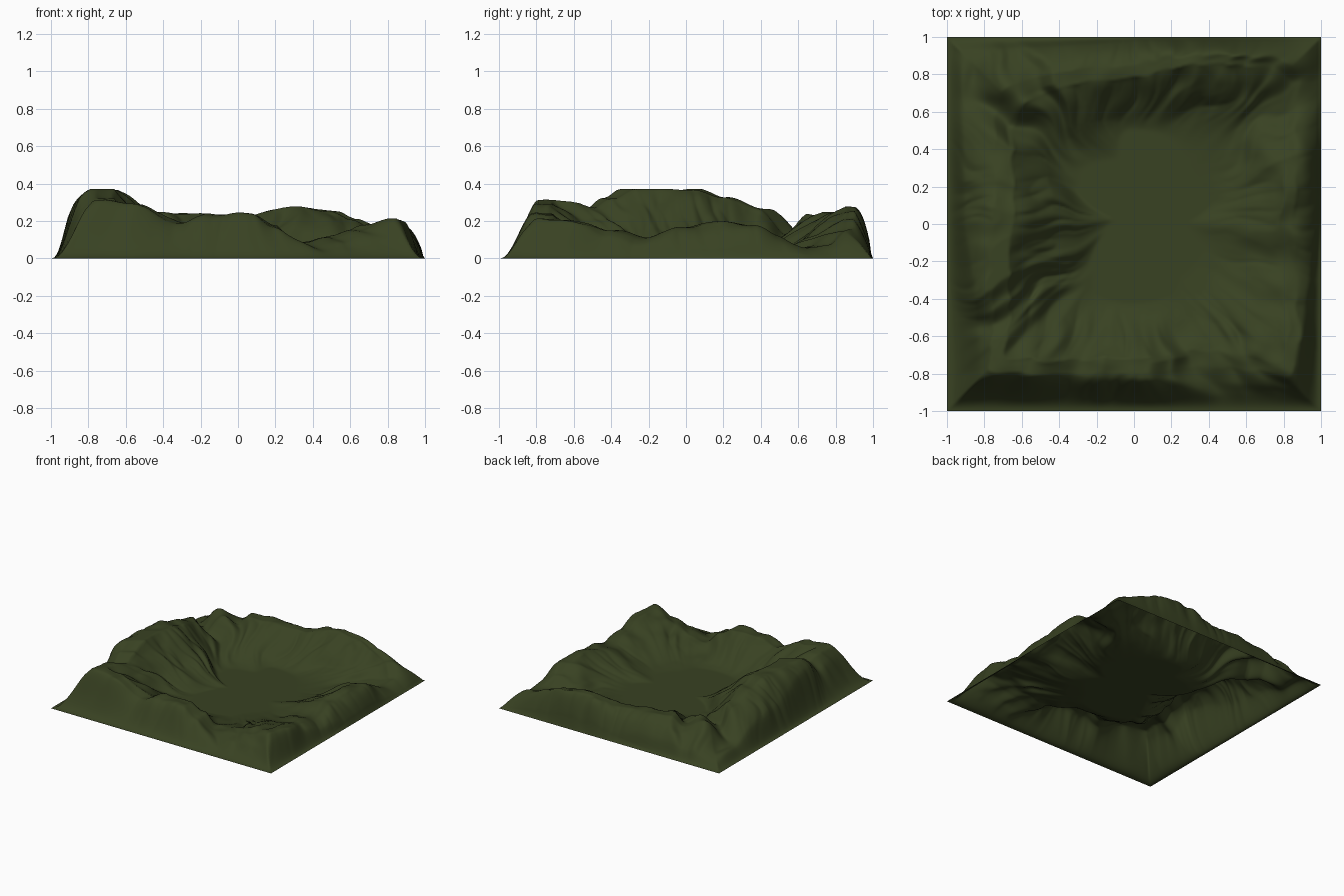
import bpy, math
from mathutils import noise, Vector

if "Cube" in bpy.data.objects:
    bpy.data.objects.remove(bpy.data.objects["Cube"])

N = 200          # grid cells per side
FLOOR = 0.02     # height of the basin floor

# Crest of the mountain ring, anticlockwise: x, y, height
CREST = [
    (.80, 0, .17), (.83, .2, .19), (.83, .35, .18), (.82, .47, .12), (.82, .6, .06),
    (.85, .75, .07), (.75, .85, .15), (.6, .87, .21), (.5, .88, .25), (.35, .88, .27),
    (.2, .86, .27), (.05, .82, .22), (-.1, .8, .225), (-.3, .78, .24), (-.42, .75, .245),
    (-.5, .72, .18), (-.6, .67, .24), (-.67, .53, .13), (-.67, .4, .26), (-.67, .2, .33),
    (-.67, .05, .37), (-.69, -.27, .37), (-.69, -.4, .32), (-.68, -.5, .27), (-.70, -.6, .30),
    (-.71, -.73, .31), (-.55, -.74, .29), (-.3, -.75, .19), (-.15, -.74, .235),
    (.08, -.74, .24), (.2, -.72, .17), (.3, -.7, .08), (.45, -.7, .11), (.6, -.72, .15),
    (.8, -.76, .205), (.85, -.6, .2), (.83, -.4, .15), (.82, -.22, .11),
]
# Radius of the basin floor: degrees, radius (small values are spurs)
BASIN = [(0, .28), (17, .42), (40, .42), (60, .5), (85, .5), (108, .36), (135, .40),
         (152, .36), (172, .10), (195, .16), (220, .32), (245, .42), (270, .42),
         (290, .42), (310, .36), (340, .38), (360, .28)]
TAU = 2 * math.pi
RING = [(math.atan2(y, x) % TAU, math.hypot(x, y), h) for x, y, h in CREST]
RING.append((TAU, RING[0][1], RING[0][2]))
FLOOR_RING = [(math.radians(a), r) for a, r in BASIN]


def smooth(t):
    t = min(1, max(0, t))
    return t * t * (3 - 2 * t)


def lookup(ring, angle):
    """Smoothly interpolate the values of a ring in a direction."""
    angle %= TAU
    for p, q in zip(ring, ring[1:]):
        if angle <= q[0]:
            k = smooth((angle - p[0]) / (q[0] - p[0]))
            return [a + (b - a) * k for a, b in zip(p[1:], q[1:])]
    return list(ring[0][1:])


def gullies(angle, r, freq, seed):
    """Ridged noise stretched along the slopes; 0 on spurs, 1 in gullies."""
    p = Vector((math.cos(angle) * freq, math.sin(angle) * freq, r * 2.2 + seed))
    return 1 - min(1, abs(noise.noise(p)) * 2.4)


def height(x, y):
    r = math.hypot(x, y)
    edge = 1 - max(abs(x), abs(y))
    if r < 0.05 or edge < 1e-6:
        return FLOOR if r < 0.05 else 0
    # bend the radial valleys a little, but not at the crest
    angle = math.atan2(y, x)
    c, s = math.cos(angle), math.sin(angle)
    rc, _ = lookup(RING, angle)
    warp = noise.noise(Vector((x * 3, y * 3, 7))) * 0.25 * min(1, abs(r - rc) * 4)
    bent = angle + warp
    h = lookup(RING, bent)[1]
    border = 1 / max(abs(c), abs(s))
    if r < rc:                                    # inner slope
        base = lookup(FLOOR_RING, bent)[0]
        t = min(1, max(0, (r - base) / (rc - 0.03 - base)))
        k = 0.65 * smooth(t) + 0.35 * t ** 1.5
        cut = 0.45 * smooth(t * 4) * (1 - t) ** 0.6
        low = FLOOR
    else:                                         # outer slope, leaner in the corners
        u = min(1, (border - r) / ((border - rc) * 0.78))
        foot = 0.02 + 0.08 * max(0, -c) + 0.16 * max(0, -s)
        corner = abs(2 * c * s) ** 4
        k = (1 - (1 - u) ** (2.3 - 1.0 * corner)) * smooth(edge / foot)
        cut = 0.35 * (1 - u) ** 0.7
        low = FLOOR * smooth(edge / 0.1)
    carve = 0.65 * gullies(bent, r, 3.6, 3) + 0.35 * gullies(bent, r, 8, 9)
    k *= 1 - cut * carve
    fine = noise.noise(Vector((x * 8, y * 8, 2))) * 0.016 * k
    return max(0, min(0.37, low * (1 - k) + h * k + fine * smooth(edge / 0.15)))


# Mountain sheet, open underneath
verts = []
for j in range(N + 1):
    for i in range(N + 1):
        x, y = 2 * i / N - 1, 2 * j / N - 1
        verts.append((x, y, height(x, y)))
W = N + 1
faces = [(j * W + i, j * W + i + 1, (j + 1) * W + i + 1, (j + 1) * W + i)
         for j in range(N) for i in range(N)]
mesh = bpy.data.meshes.new("mountain_terrain")
mesh.from_pydata(verts, [], faces)
mesh.polygons.foreach_set("use_smooth", [True] * len(faces))
terrain = bpy.data.objects.new("mountain_terrain", mesh)
bpy.context.collection.objects.link(terrain)

# Dark grass green
grass = bpy.data.materials.new("dark_grass_green")
grass.diffuse_color = (0.040, 0.054, 0.016, 1)
grass.use_nodes = True
grass.node_tree.nodes["Principled BSDF"].inputs["Base Color"].default_value = grass.diffuse_color
mesh.materials.append(grass)
